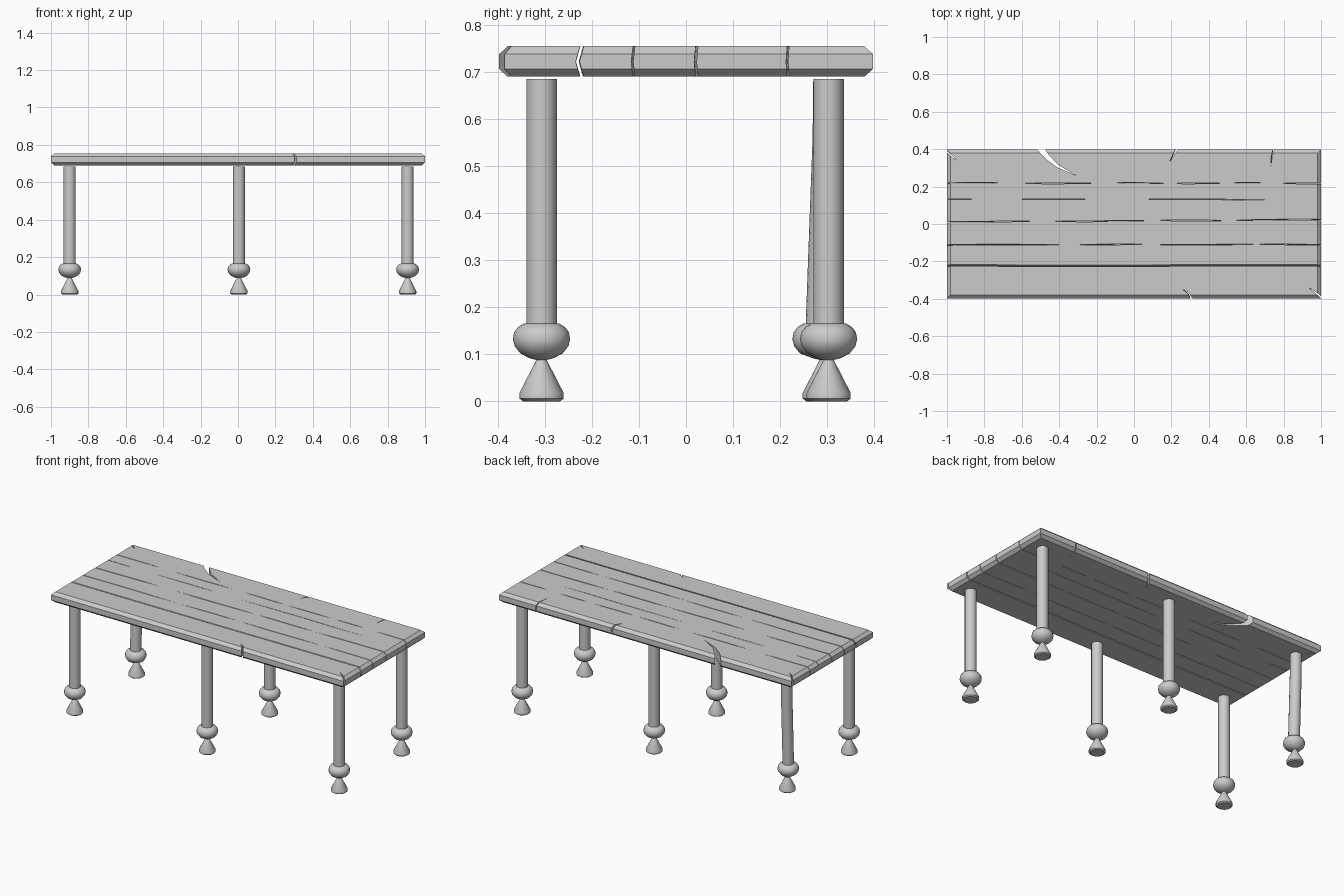
import bpy, bmesh, math

if "Cube" in bpy.data.objects:
    bpy.data.objects.remove(bpy.data.objects["Cube"])

TOP_Z, BOT_Z = 0.755, 0.69


def make_object(name, bm):
    bmesh.ops.recalc_face_normals(bm, faces=bm.faces[:])
    me = bpy.data.meshes.new(name)
    bm.to_mesh(me)
    bm.free()
    ob = bpy.data.objects.new(name, me)
    bpy.context.collection.objects.link(ob)
    return ob


def loft(bm, rings):
    """Skin closed rings of points and cap both ends."""
    vr = [[bm.verts.new(p) for p in r] for r in rings]
    n = len(vr[0])
    for a, b in zip(vr, vr[1:]):
        for i in range(n):
            j = (i + 1) % n
            bm.faces.new((a[i], a[j], b[j], b[i]))
    bm.faces.new(vr[0][::-1])
    bm.faces.new(vr[-1])


# Chamfered tabletop slab
bm = bmesh.new()
rings = []
for z, inset in ((BOT_Z, 0.018), (0.706, 0), (0.738, 0), (TOP_Z, 0.018)):
    x, y = 1 - inset, 0.397 - inset
    rings.append([(-x, -y, z), (x, -y, z), (x, y, z), (-x, y, z)])
loft(bm, rings)
top = make_object("tabletop", bm)


def crack(bm, path, bend=(0, 0)):
    """Through-cut along (x, y, width) points, kinked at mid thickness."""
    left, right = [], []
    for i, (x, y, w) in enumerate(path):
        a, b = path[max(i - 1, 0)], path[min(i + 1, len(path) - 1)]
        dx, dy = b[0] - a[0], b[1] - a[1]
        d = math.hypot(dx, dy)
        nx, ny = -dy / d * w / 2, dx / d * w / 2
        left.append((x + nx, y + ny))
        right.append((x - nx, y - ny))
    loop = left + right[::-1]
    loft(bm, [[(x + k * bend[0], y + k * bend[1], z) for x, y in loop]
              for z, k in ((0.68, 0), (0.722, 1), (0.765, 0))])


# Plank seams (y start, y end, gap, kink, x spans)
bm = bmesh.new()
T = 0.0005
seams = [
    (-0.219, -0.219, 0.008, -0.012, [(-1.02, 1.02)]),
    (-0.110, -0.108, 0.004, -0.005, [(-1.02, -0.35), (-0.3, 0.07), (0.09, 0.64), (0.67, 1.02)]),
    (0.012, 0.024, 0.005, -0.004, [(-1.02, -0.55), (-0.42, 0.1), (0.12, 0.5), (0.52, 1.02)]),
    (0.131, 0.130, 0.003, 0.004, [(-1.02, -0.83), (-0.64, -0.25), (-0.07, 0.76)]),
    (0.219, 0.219, 0.004, -0.003, [(-1.02, -0.69), (-0.58, -0.19), (-0.11, 0.17),
                                    (0.2, 0.48), (0.52, 0.7), (0.8, 1.02)]),
]
for y0, y1, gap, kink, spans in seams:
    for a, b in spans:
        pts = []
        for i in range(5):
            x = a + (b - a) * i / 4
            y = y0 + (y1 - y0) * (x + 1) / 2 + 0.0015 * math.sin(9 * x + y0 * 40)
            closed = (i == 0 and a > -1) or (i == 4 and b < 1)
            pts.append((x, y, T if closed else gap))
        crack(bm, pts, (0, kink))

# Split edges and corners
crack(bm, [(-0.505, 0.41, 0.034), (-0.465, 0.36, 0.026), (-0.41, 0.31, 0.014), (-0.31, 0.26, T)])
crack(bm, [(0.23, 0.41, 0.012), (0.21, 0.37, 0.008), (0.19, 0.335, T)], (0.006, 0))
crack(bm, [(0.745, 0.41, 0.006), (0.735, 0.36, 0.005), (0.73, 0.31, T)], (0.005, 0))
crack(bm, [(0.31, -0.41, 0.010), (0.29, -0.37, 0.008), (0.26, -0.35, T)], (0.005, 0))
crack(bm, [(-1.01, 0.395, 0.008), (-0.97, 0.36, 0.006), (-0.945, 0.34, T)])
crack(bm, [(1.01, -0.40, 0.010), (0.97, -0.365, 0.006), (0.935, -0.34, T)])
cutter = make_object("crack_cutter", bm)
cutter.hide_render = True

mod = top.modifiers.new("cracks", 'BOOLEAN')
mod.operation = 'DIFFERENCE'
mod.solver = 'EXACT'
mod.object = cutter
bpy.context.view_layer.objects.active = top
top.select_set(True)
bpy.ops.object.modifier_apply(modifier=mod.name)
bpy.data.objects.remove(cutter)
top.select_set(False)

# Turned legs: foot, flattened ball, plain post
profile = [(0.039, 0), (0.047, 0.006), (0.047, 0.018), (0.011, 0.088), (0.026, 0.092),
           (0.045, 0.102), (0.057, 0.117), (0.061, 0.132), (0.058, 0.147), (0.050, 0.158),
           (0.038, 0.165), (0.0325, 0.166), (0.0325, 0.30), (0.0325, 0.43),
           (0.0325, 0.56), (0.0325, 0.685)]


def leg(name, x, y, warp=0.0):
    n = 16
    bm = bmesh.new()
    rings = []
    for r, z in profile:
        off = warp * min(1, max(0, (0.60 - z) / 0.43))
        if z < 0.1:
            off *= 0.5
        rings.append([(x + r * math.cos(2 * math.pi * i / n),
                       y + off + r * math.sin(2 * math.pi * i / n), z) for i in range(n)])
    loft(bm, rings)
    ob = make_object(name, bm)
    bpy.ops.object.select_all(action='DESELECT')
    ob.select_set(True)
    bpy.context.view_layer.objects.active = ob
    bpy.ops.object.shade_smooth_by_angle(angle=math.radians(35))


for label, x in (("left", -0.9), ("middle", 0.005), ("right", 0.907)):
    leg(f"front_leg_{label}", x, -0.307)
    leg(f"back_leg_{label}", x, 0.303, -0.016 if label == "left" else 0)
